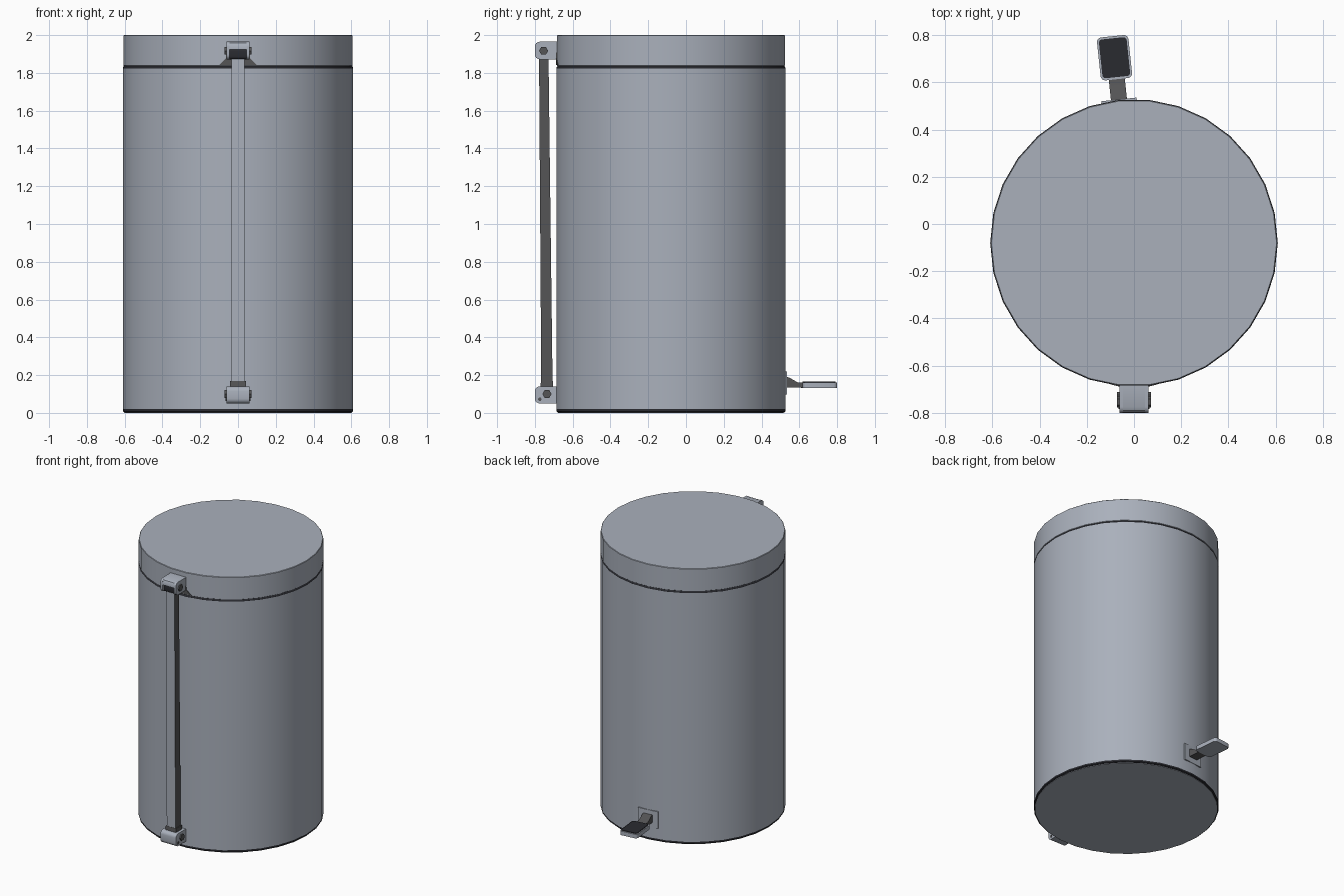
import bpy, bmesh, math
from mathutils import Matrix, Vector

if "Cube" in bpy.data.objects:
    bpy.data.objects.remove(bpy.data.objects["Cube"])

CY, R, SIDES = -0.08, 0.609, 30          # bin axis and radius


def material(name, rgb):
    m = bpy.data.materials.new(name)
    m.diffuse_color = (*rgb, 1)
    m.use_nodes = True
    m.node_tree.nodes["Principled BSDF"].inputs["Base Color"].default_value = m.diffuse_color
    return m


STEEL = material("brushed steel", (0.40, 0.435, 0.50))
DARK = material("dark grey plastic", (0.09, 0.09, 0.093))
BLACK = material("black rubber", (0.023, 0.024, 0.03))


def finish(name, bm, mats, smooth=True, matrix=None):
    bmesh.ops.recalc_face_normals(bm, faces=bm.faces)
    if matrix:
        bm.transform(matrix)
    me = bpy.data.meshes.new(name)
    bm.to_mesh(me)
    bm.free()
    for m in mats:
        me.materials.append(m)
    ob = bpy.data.objects.new(name, me)
    bpy.context.collection.objects.link(ob)
    if smooth:
        bpy.ops.object.select_all(action='DESELECT')
        ob.select_set(True)
        bpy.context.view_layer.objects.active = ob
        bpy.ops.object.shade_smooth_by_angle(angle=math.radians(32))
    return ob


def lathe(name, profile, mat):
    """Closed solid turned around the bin axis from (radius, z) points."""
    bm = bmesh.new()
    rings = []
    for r, z in profile:
        rings.append([bm.verts.new((r * math.cos(2 * math.pi * i / SIDES),
                                    CY + r * math.sin(2 * math.pi * i / SIDES), z))
                      for i in range(SIDES)])
    for a, b in zip(rings, rings[1:]):
        for i in range(SIDES):
            j = (i + 1) % SIDES
            bm.faces.new((a[i], a[j], b[j], b[i]))
    bm.faces.new(rings[0])
    bm.faces.new(rings[-1])
    return finish(name, bm, [mat])


def rounded(a0, a1, b0, b1, r, corners=(1, 1, 1, 1), n=4):
    """Rectangle outline with chosen round corners, from low-low round to low-high."""
    pts = []
    data = [(a0, b0, 1, 1, 180), (a1, b0, -1, 1, 270), (a1, b1, -1, -1, 0), (a0, b1, 1, -1, 90)]
    for (a, b, sa, sb, start), on in zip(data, corners):
        if not on:
            pts.append((a, b))
            continue
        for k in range(n + 1):
            t = math.radians(start + 90 * k / n)
            pts.append((a + sa * r + r * math.cos(t), b + sb * r + r * math.sin(t)))
    return pts


def prism(name, outline, lo, hi, mat, axis='x', matrix=None, mats=None):
    """Extrude a (y,z), (x,z) or (x,y) outline along x, y or z."""
    place = {'x': lambda a, b, t: (t, a, b),
             'y': lambda a, b, t: (a, t, b),
             'z': lambda a, b, t: (a, b, t)}[axis]
    bm = bmesh.new()
    low = [bm.verts.new(place(a, b, lo)) for a, b in outline]
    high = [bm.verts.new(place(a, b, hi)) for a, b in outline]
    bm.faces.new(low)
    bm.faces.new(high)
    for i in range(len(low)):
        j = (i + 1) % len(low)
        bm.faces.new((low[i], low[j], high[j], high[i]))
    return finish(name, bm, mats or [mat], matrix=matrix)


# bin: steel bottom, black foot ring, body, black rim, lid
lathe("bottom", [(0.6, 0), (0.6, 0.03)], STEEL)
lathe("foot_ring", [(0.603, 0.003), (R, 0.008), (R, 0.02)], BLACK)
lathe("body", [(R, 0.02), (R, 1.824)], STEEL)
lathe("body_rim", [(R, 1.824), (R, 1.829), (0.603, 1.838)], BLACK)
lathe("lid", [(0.603, 1.836), (0.607, 1.839), (0.607, 1.997), (0.604, 2.0)], STEEL)

# lid hinge: mount plate bent to the lid, cheeks and top web
mount = prism("lid_mount", [(-0.1, 1.842), (-0.063, 1.842), (0.063, 1.842), (0.1, 1.842),
                            (0.065, 1.875), (0.06, 1.93), (-0.06, 1.93), (-0.065, 1.875)],
              -0.688, -0.66, DARK, 'y')
for v in mount.data.vertices:
    if abs(v.co.x) > 0.09 and v.co.y < -0.68:
        v.co.y += 0.009
for side, s in (("left", -1), ("right", 1)):
    prism("lid_hinge_cheek_" + side,
          rounded(-0.8, -0.68, 1.872, 1.965, 0.025, (1, 0, 0, 1)),
          s * 0.046, s * 0.062, STEEL)
prism("lid_hinge_web", [(-0.798, 1.925), (-0.68, 1.925), (-0.68, 1.965), (-0.775, 1.965),
                        (-0.79, 1.958), (-0.798, 1.943)], -0.046, 0.046, STEEL)
prism("strap_top_end", rounded(-0.785, -0.715, 1.872, 1.93, 0.015), -0.044, 0.044, BLACK)

# bottom hinge block and strap foot
prism("base_hinge", rounded(-0.8, -0.68, 0.05, 0.14, 0.025, (1, 0, 0, 1)),
      -0.062, 0.062, STEEL)
prism("strap_foot", [(-0.772, 0.13), (-0.703, 0.13), (-0.703, 0.168), (-0.768, 0.168)],
      -0.042, 0.042, DARK)

# hexagonal hinge pins
hexagon = [(math.cos(math.radians(60 * i)), math.sin(math.radians(60 * i))) for i in range(6)]
for name, y, z, r, w in (("lid_hinge_pin", -0.754, 1.917, 0.024, 0.071),
                         ("base_hinge_pin", -0.736, 0.1, 0.024, 0.071),
                         ("base_hinge_rivet", -0.774, 0.072, 0.01, 0.065)):
    prism(name, [(y + r * a, z + r * b) for a, b in hexagon], -w, w, DARK)

# lift strap: steel on the front, dark on the other sides
strap = prism("lift_strap", [(-0.766, 0.12), (-0.706, 0.12), (-0.728, 1.89), (-0.778, 1.89)],
              -0.035, 0.035, None, mats=[DARK, STEEL])
for p in strap.data.polygons:
    p.material_index = 1 if p.normal.y < -0.9 else 0

# foot pedal, built along +y from the bin axis and turned slightly
turn = Matrix.Translation(Vector((0, CY, 0))) @ Matrix.Rotation(math.radians(6), 4, 'Z')
prism("pedal_plate", [(-0.075, 0.098), (0.075, 0.098), (0.075, 0.22), (-0.075, 0.22)],
      0.59, 0.611, STEEL, 'y', turn)
prism("pedal_arm", [(0.59, 0.135), (0.72, 0.135), (0.72, 0.158), (0.67, 0.162),
                    (0.625, 0.188), (0.59, 0.192)], -0.034, 0.034, DARK, 'x', turn)
prism("pedal_pad", rounded(-0.067, 0.067, 0.697, 0.88, 0.02), 0.133, 0.162, STEEL, 'z', turn)
prism("pedal_rubber", rounded(-0.059, 0.059, 0.706, 0.871, 0.014), 0.158, 0.167, BLACK, 'z', turn)
